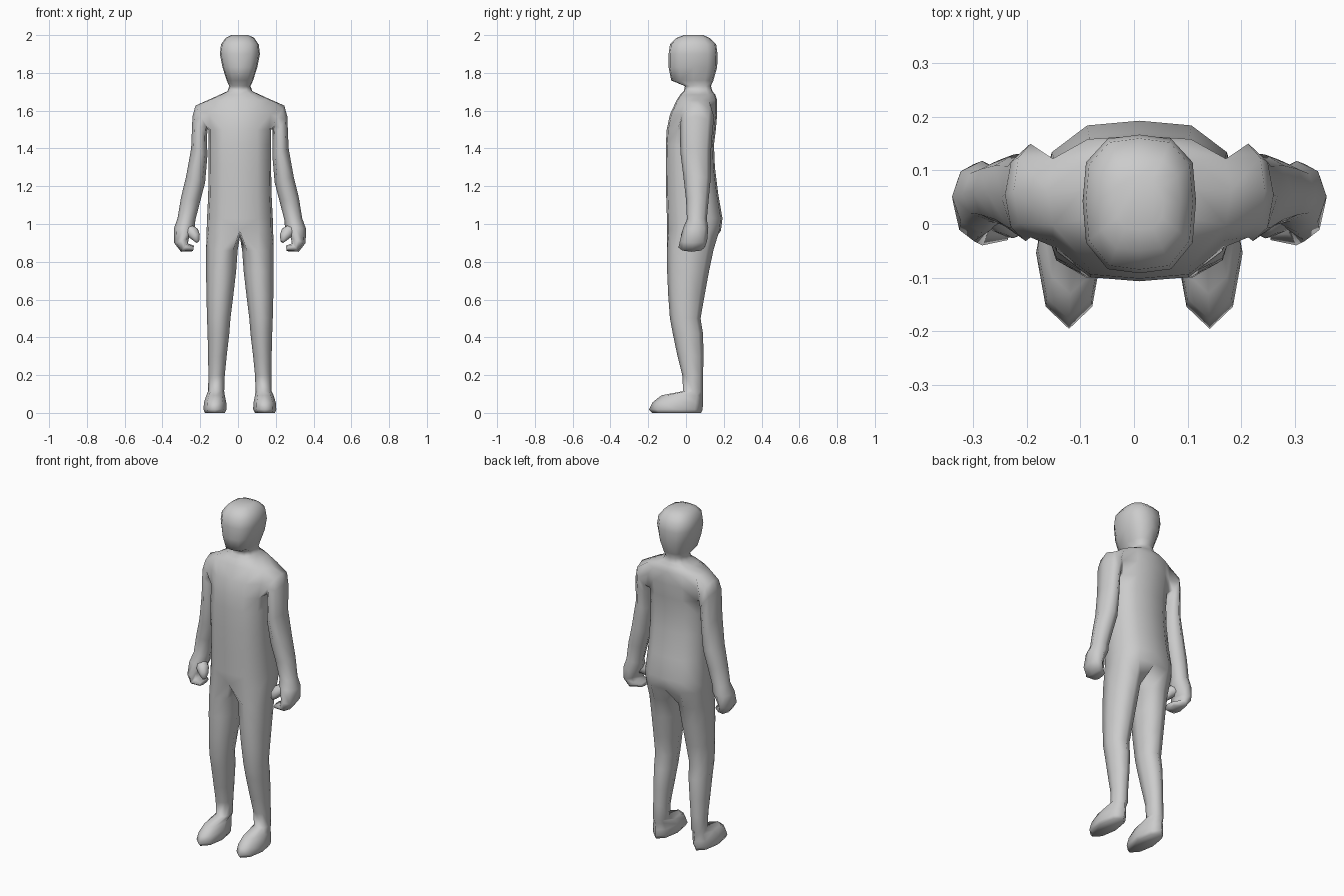
import bpy, bmesh, math
from mathutils import Vector

if "Cube" in bpy.data.objects:
    bpy.data.objects.remove(bpy.data.objects["Cube"])

CENTRE_X = 0.01
grey = bpy.data.materials.new("plain_grey")
grey.diffuse_color = (0.6, 0.6, 0.6, 1)
grey.use_nodes = True
grey.node_tree.nodes["Principled BSDF"].inputs["Base Color"].default_value = grey.diffuse_color


def skin(bm, a, b, closed=True):
    """Join two rings of vertices with quads."""
    n = len(a)
    for i in range(n if closed else n - 1):
        j = (i + 1) % n
        bm.faces.new((a[i], a[j], b[j], b[i]))


def loft(bm, start, rings):
    """Continue a closed ring through further rings and cap the end."""
    for pts in rings:
        ring = [bm.verts.new(p) for p in pts]
        if start:
            skin(bm, start, ring)
        start = ring
    bm.faces.new(start)


def finish(bm, name):
    """Make a smooth object mirrored across the body's middle plane."""
    bmesh.ops.recalc_face_normals(bm, faces=bm.faces)
    me = bpy.data.meshes.new(name)
    bm.to_mesh(me)
    bm.free()
    me.materials.append(grey)
    me.shade_smooth()
    ob = bpy.data.objects.new(name, me)
    ob.location.x = CENTRE_X
    bpy.context.collection.objects.link(ob)
    m = ob.modifiers.new("mirror", 'MIRROR')
    m.use_clip = True
    m.merge_threshold = 0.0005
    return ob


def half_ring(z, w, yf, yb):
    """Half a rounded section, front middle to back middle."""
    d = yb - yf
    return [(0, yf, z), (.56 * w, yf + .03 * d, z), (.94 * w, yf + .22 * d, z),
            (w, yf + .52 * d, z), (.94 * w, yb - .2 * d, z),
            (.56 * w, yb - .03 * d, z), (0, yb, z)]


def arm_ring(ox, oz, ix, iz, yf, yb):
    """Arm section between an outer and an inner point."""
    out = []
    for k in range(8):
        a = (k - 1) * math.pi / 4
        c, s = math.cos(a), math.sin(a)
        out.append(((ox + ix) / 2 + c * (ox - ix) / 2,
                    (yf + yb) / 2 + s * (yb - yf) / 2,
                    (oz + iz) / 2 + c * (oz - iz) / 2))
    return out


def leg_ring(z, xi, xo, yf, yb):
    """Leg section, starting at the inner front corner."""
    out = []
    for k in range(8):
        a = math.radians(225 + 45 * k)
        out.append(((xi + xo) / 2 + math.cos(a) * (xo - xi) / 2,
                    (yf + yb) / 2 + math.sin(a) * (yb - yf) / 2, z))
    return out


# torso, neck and head: height, half width, front, back
TRUNK = [(.965, .176, -.10, .185), (1.03, .174, -.101, .193),
         (1.15, .168, -.105, .172), (1.30, .165, -.107, .153),
         (1.42, .165, -.107, .148), (1.50, .165, -.102, .158),
         (1.58, .172, -.085, .165), (1.655, .172, -.05, .165),
         (1.685, .105, -.03, .155), (1.703, .066, -.012, .14),
         (1.73, .056, -.006, .132), (1.76, .07, -.078, .145),
         (1.83, .092, -.092, .165), (1.90, .106, -.092, .167),
         (1.95, .10, -.085, .16), (1.985, .076, -.05, .125),
         (2.0, .045, -.01, .09)]
LOW, MID, HIGH = 5, 6, 7          # rows around the arm opening

# arm and curled hand: outer x z, inner x z, front, back
ARM = [(.235, 1.627, .172, 1.50, -.025, .15), (.251, 1.57, .174, 1.45, -.032, .142),
       (.258, 1.40, .172, 1.36, -.03, .132), (.285, 1.25, .184, 1.22, -.012, .13),
       (.312, 1.14, .210, 1.12, 0, .12), (.33, 1.03, .236, 1.02, .005, .11),
       (.350, .975, .238, .985, -.015, .118), (.348, .90, .27, .925, -.032, .112),
       (.312, .853, .275, .897, -.04, .10), (.248, .856, .243, .885, -.03, .06)]

# leg and foot: height, inner x, outer x, front, back
LEG = [(.86, .012, .179, -.10, .145), (.75, .02, .179, -.10, .122),
       (.62, .035, .177, -.094, .098), (.50, .05, .174, -.085, .077),
       (.42, .056, .171, -.07, .09), (.30, .07, .168, -.045, .093),
       (.20, .08, .167, -.02, .09), (.115, .083, .168, -.015, .09),
       (.093, .08, .178, -.13, .09), (.055, .072, .19, -.178, .09),
       (.018, .07, .193, -.196, .088), (0, .08, .185, -.18, .08)]

# body: one skin branching into arms and legs
bm = bmesh.new()
rows = [[bm.verts.new(p) for p in half_ring(*r)] for r in TRUNK]
for i in range(len(rows) - 1):
    a, b = rows[i], rows[i + 1]
    if i in (LOW, MID):           # leave the arm opening free
        skin(bm, a[:3], b[:3], False)
        skin(bm, a[4:], b[4:], False)
    else:
        skin(bm, a, b, False)
bm.faces.new(rows[-1])            # crown

lo, mi, hi = rows[LOW], rows[MID], rows[HIGH]
opening = [hi[2], hi[3], hi[4], mi[4], lo[4], lo[3], lo[2], mi[2]]
loft(bm, opening, [arm_ring(*r) for r in ARM])

crotch = bm.verts.new((0, .05, .93))
loft(bm, rows[0] + [crotch], [leg_ring(*r) for r in LEG])
bmesh.ops.delete(bm, geom=[v for v in bm.verts if not v.link_faces], context='VERTS')
finish(bm, "body")

# thumbs: short tapered lofts along a bent path
THUMB = [(.285, .04, .975, .036), (.25, .012, .955, .034),
         (.232, -.005, .93, .025), (.223, -.012, .908, .011)]
bm = bmesh.new()
axis = Vector((-.6, -.45, -.66)).normalized()
u = axis.orthogonal().normalized()
v = axis.cross(u)
rings = []
for x, y, z, r in THUMB:
    rings.append([Vector((x, y, z)) + r * (math.cos(k * math.pi / 4) * u
                  + math.sin(k * math.pi / 4) * v) for k in range(8)])
loft(bm, None, rings)
finish(bm, "thumbs")
